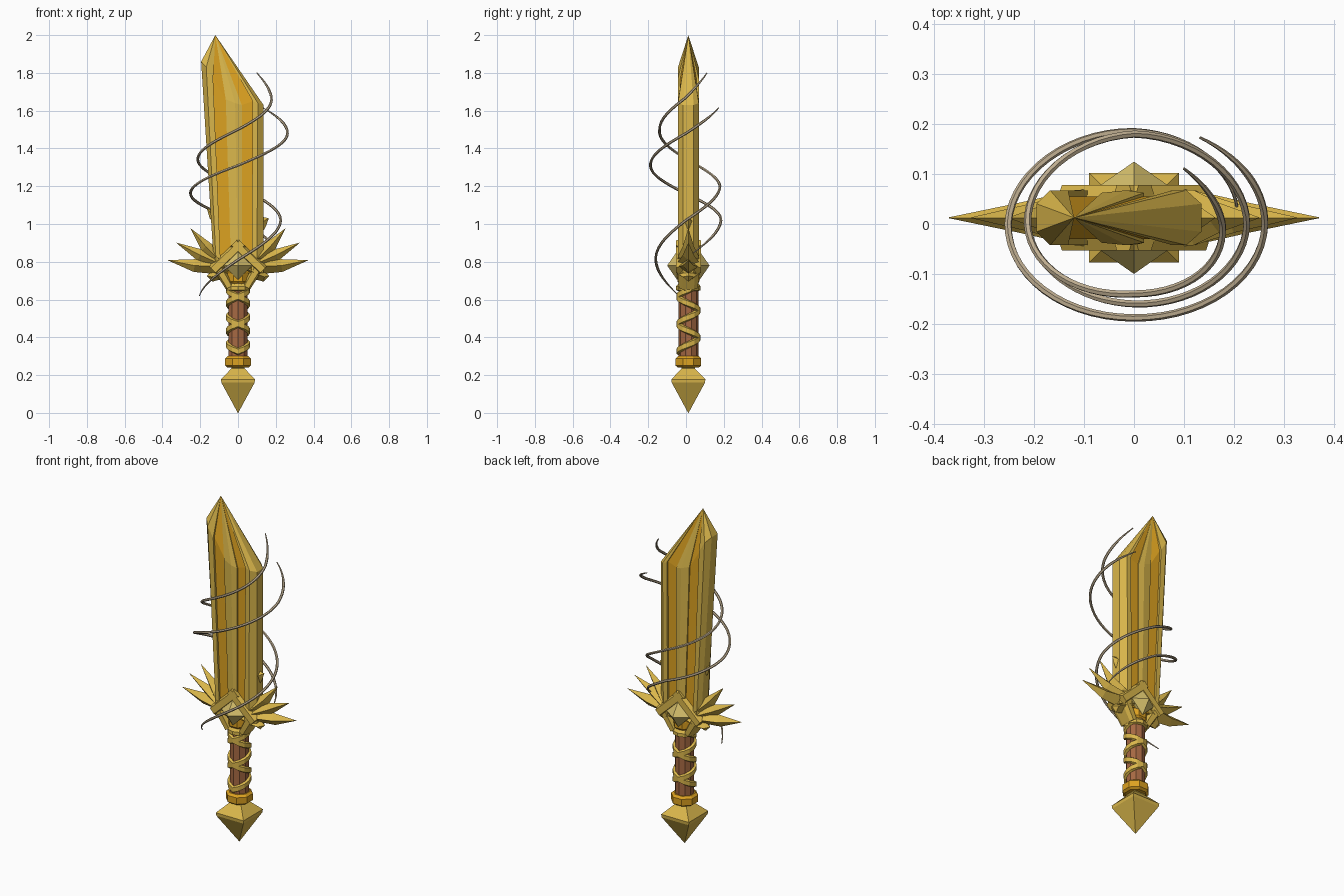
import bpy, bmesh
from math import sin, cos, pi, radians
from mathutils import Vector

cube = bpy.data.objects.get("Cube")
if cube:
    bpy.data.objects.remove(cube, do_unlink=True)

Y0 = 0.0125  # depth centre of the solid sword


def material(name, rgb):
    m = bpy.data.materials.new(name)
    m.use_nodes = True
    color = (*rgb, 1)
    m.diffuse_color = color
    m.node_tree.nodes["Principled BSDF"].inputs["Base Color"].default_value = color
    return m


gold = material("gold", (0.70, 0.47, 0.07))
orange = material("orange gold", (0.72, 0.36, 0.015))
pale = material("pale gold", (0.68, 0.53, 0.15))
brown = material("brown leather", (0.38, 0.14, 0.055))
wire = material("grey brown wire", (0.52, 0.42, 0.28))


def loft(name, rings, mats, second=()):
    """Skin closed rings of points; sides listed in second take the second material."""
    bm = bmesh.new()
    loops = [[bm.verts.new(p) for p in ring] for ring in rings]
    n = len(rings[0])
    for a, b in zip(loops, loops[1:]):
        for i in range(n):
            j = (i + 1) % n
            face = bm.faces.new((a[i], a[j], b[j], b[i]))
            face.material_index = 1 if i in second else 0
    bm.faces.new(loops[0])
    bm.faces.new(loops[-1])
    bmesh.ops.remove_doubles(bm, verts=bm.verts, dist=0.0002)
    bmesh.ops.recalc_face_normals(bm, faces=bm.faces)
    mesh = bpy.data.meshes.new(name)
    bm.to_mesh(mesh)
    bm.free()
    for m in mats:
        mesh.materials.append(m)
    obj = bpy.data.objects.new(name, mesh)
    bpy.context.collection.objects.link(obj)
    return obj


def turned(name, profile, sides, mat):
    """Prism-like solid from (radius, z) pairs, flat side to the front."""
    k = 1 / cos(pi / sides)
    rings = [[(r * k * cos((i + 0.5) * 2 * pi / sides),
               Y0 + r * k * sin((i + 0.5) * 2 * pi / sides), z)
              for i in range(sides)] for r, z in profile]
    return loft(name, rings, [mat])


DIAMOND = [(1, 0), (0, 1), (-1, 0), (0, -1)]
BEVELLED = [(1, 0.6), (0.6, 1), (-0.6, 1), (-1, 0.6),
            (-1, -0.6), (-0.6, -1), (0.6, -1), (1, -0.6)]


def sweep(name, path, widths, depths, section, mat, side=1):
    """Sweep a section along an (x, z) path lying in the sword plane."""
    pts = [Vector((side * x, z)) for x, z in path]
    rings = []
    for i, p in enumerate(pts):
        t = (pts[min(i + 1, len(pts) - 1)] - pts[max(i - 1, 0)]).normalized()
        n = Vector((-t.y, t.x))
        rings.append([(p.x + n.x * widths[i] * a, Y0 + depths[i] * b,
                       p.y + n.y * widths[i] * a) for a, b in section])
    return loft(name, rings, [mat])


# Pommel and collars
turned("pommel", [(0.001, 0), (0.088, 0.16), (0.09, 0.178), (0.035, 0.235), (0.035, 0.25)], 4, gold)
turned("pommel_collar", [(0.055, 0.24), (0.068, 0.25), (0.068, 0.288), (0.055, 0.30)], 8, orange)
turned("grip_collar", [(0.045, 0.68), (0.058, 0.695), (0.058, 0.735), (0.05, 0.75)], 8, orange)

# Grip with two crossing wraps
turned("grip", [(0.05, 0.28), (0.05, 0.70)], 10, brown)
for name, turn in (("grip_wrap_left", 1), ("grip_wrap_right", -1)):
    rings = []
    steps = 28
    for i in range(steps + 1):
        a = -pi / 2 + turn * 2 * pi * (i / 12)
        z = 0.325 + 0.145 * i / 12
        rings.append([(r * cos(a), Y0 + r * sin(a), z + h)
                      for r, h in ((0.045, -0.022), (0.064, -0.013), (0.064, 0.013), (0.045, 0.022))])
    loft(name, rings, [gold])
turned("grip_top_band", [(0.05, 0.645), (0.062, 0.65), (0.062, 0.67), (0.05, 0.685)], 10, gold)

# Blade: columns of (x at base, x at bend, z at bend, half depth), meeting at the tip
columns = [(-0.125, -0.195, 1.86, 0.028), (-0.113, -0.168, 1.83, 0.055),
           (-0.09, -0.132, 1.77, 0.055), (-0.09, -0.132, 1.77, 0.043),
           (-0.035, -0.065, 1.66, 0.043), (-0.035, -0.065, 1.66, 0.05),
           (0, -0.015, 1.64, 0.055), (0.02, 0.02, 1.63, 0.05),
           (0.02, 0.02, 1.63, 0.043), (0.072, 0.078, 1.65, 0.043),
           (0.072, 0.078, 1.65, 0.055), (0.1, 0.105, 1.64, 0.055),
           (0.135, 0.135, 1.63, 0.028)]
around = [(c, -1) for c in columns] + [(c, 1) for c in reversed(columns)]
loft("blade", [[(c[0], Y0 + s * c[3], 0.74) for c, s in around],
               [(c[1], Y0 + s * c[3], c[2]) for c, s in around],
               [(-0.12, Y0, 2.0) for c, s in around]],
     [gold, orange], second={3, 8, 16, 21})

# Small thorns on the blade edges
sweep("thorn_right", [(-0.10, 1.03), (-0.135, 1.045), (-0.165, 1.085)],
      [0.035, 0.022, 0.001], [0.03, 0.02, 0.001], DIAMOND, gold)
sweep("thorn_left", [(0.11, 1.0), (0.135, 1.015), (0.162, 1.03)],
      [0.045, 0.028, 0.001], [0.03, 0.02, 0.001], DIAMOND, gold)

# Guard: winged spikes and angled frame on both sides
spikes = {
    "long_spike": ([(0.03, 0.785), (0.12, 0.775), (0.23, 0.78), (0.37, 0.808)], 0.04),
    "middle_spike": ([(0.05, 0.77), (0.12, 0.80), (0.2, 0.835), (0.325, 0.90)], 0.038),
    "upper_spike": ([(0.05, 0.78), (0.12, 0.83), (0.17, 0.88), (0.25, 0.975)], 0.036),
    "lower_curl": ([(0.05, 0.76), (0.1, 0.735), (0.14, 0.72), (0.165, 0.725)], 0.03),
}
for side, label in ((1, "left"), (-1, "right")):
    for name, (path, w) in spikes.items():
        sweep(f"{name}_{label}", path, [w, w, w * 0.85, 0.001],
              [0.06, 0.055, 0.03, 0.001], DIAMOND, gold, side)
    sweep(f"frame_upper_{label}", [(-0.022, 0.9), (0.132, 0.755)], [0.03] * 2,
          [0.066] * 2, BEVELLED, gold, side)
    sweep(f"frame_lower_{label}", [(0.115, 0.785), (0.045, 0.665)], [0.028, 0.022],
          [0.06, 0.05], BEVELLED, gold, side)

# Faceted gem, pointing forward and back through the guard
loft("guard_gem", [[(w * a, y, 0.78 + w * b) for a, b in DIAMOND]
                   for y, w in ((Y0 - 0.112, 0.0005), (Y0 - 0.06, 0.075),
                                (Y0 + 0.06, 0.075), (Y0 + 0.112, 0.0005))], [pale])


# Two wires coiling round the blade, from keys of (angle, z, x radius, y radius)
def coil(name, keys):
    path = []
    steps = 14
    for k0, k1 in zip(keys, keys[1:]):
        for i in range(steps):
            path.append([p + (q - p) * i / steps for p, q in zip(k0, k1)])
    path.append(keys[-1])
    curve = bpy.data.curves.new(name, "CURVE")
    curve.dimensions = "3D"
    curve.bevel_depth = 0.0075
    curve.bevel_resolution = 1
    curve.use_fill_caps = True
    spline = curve.splines.new("POLY")
    spline.points.add(len(path) - 1)
    for i, (point, (angle, z, rx, ry)) in enumerate(zip(spline.points, path)):
        a = radians(angle)
        t = i / (len(path) - 1)
        point.co = (rx * cos(a), ry * sin(a), z, 1)
        point.radius = min(1, 0.35 + 6 * min(t, 1 - t))
    curve.materials.append(wire)
    obj = bpy.data.objects.new(name, curve)
    bpy.context.collection.objects.link(obj)
    bpy.ops.object.select_all(action="DESELECT")
    obj.select_set(True)
    bpy.context.view_layer.objects.active = obj
    bpy.ops.object.convert(target="MESH")
    bpy.ops.object.shade_smooth_by_angle()


coil("outer_coil", [(10, 0.84, 0.21, 0.17), (90, 1.02, 0.235, 0.185), (180, 1.16, 0.252, 0.188),
                    (270, 1.31, 0.256, 0.188), (360, 1.48, 0.262, 0.192), (420, 1.615, 0.264, 0.2)])
coil("inner_coil", [(195, 0.62, 0.212, 0.15), (270, 0.81, 0.215, 0.16), (360, 1.02, 0.226, 0.17),
                    (450, 1.2, 0.222, 0.18), (540, 1.345, 0.213, 0.16), (630, 1.5, 0.2, 0.14),
                    (720, 1.67, 0.177, 0.14), (770, 1.8, 0.155, 0.145)])
